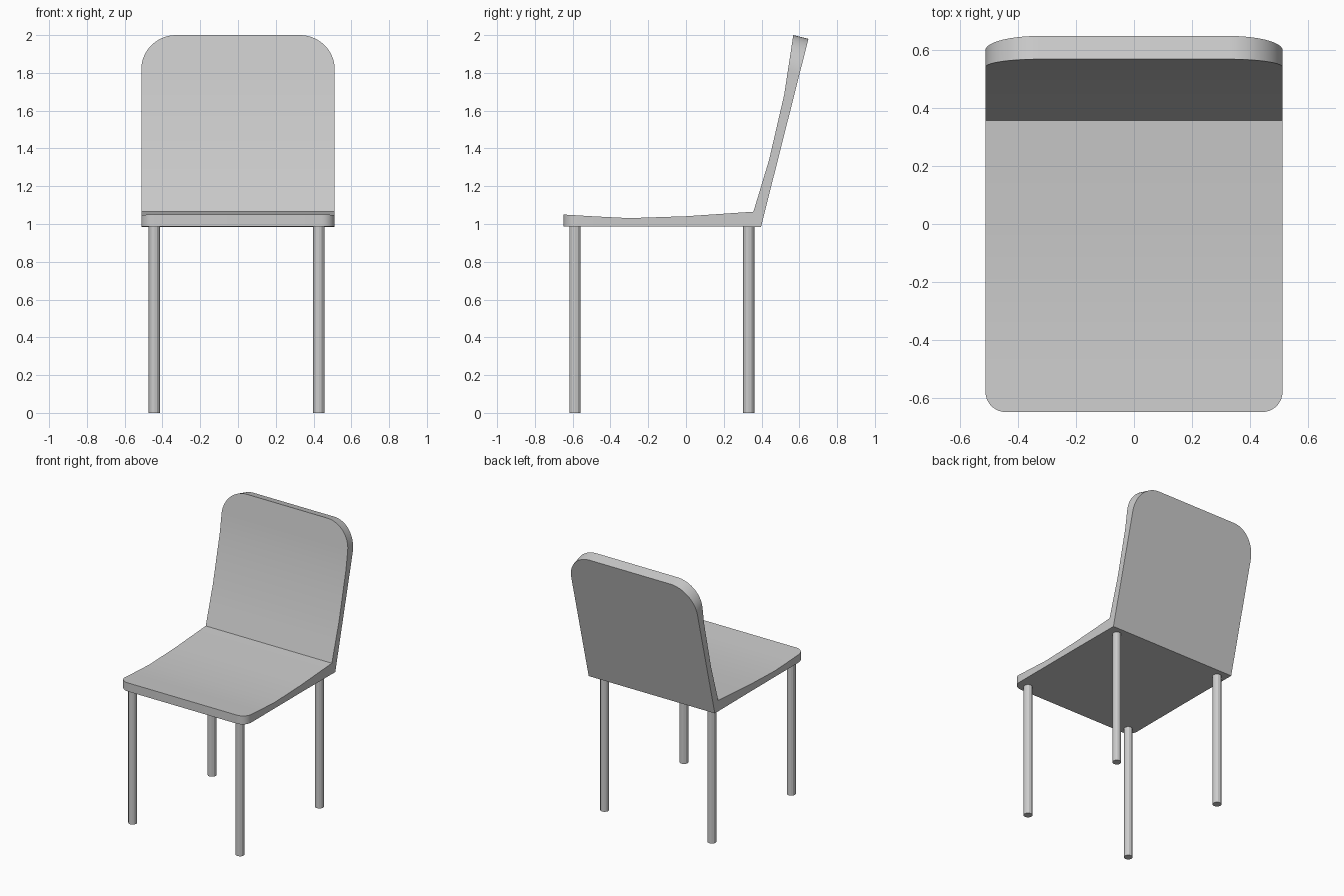
import bpy, bmesh, math

if "Cube" in bpy.data.objects:
    bpy.data.objects.remove(bpy.data.objects["Cube"])

HALF = 0.512   # half width of seat and back


def lerp_profile(pts, k):
    """Interpolate a list of points (t, y, z) at t = k."""
    for a, b in zip(pts, pts[1:]):
        if k <= b[0]:
            f = (k - a[0]) / (b[0] - a[0])
            return (a[1] + (b[1] - a[1]) * f, a[2] + (b[2] - a[2]) * f)
    return pts[-1][1:]


# Each station: half width, upper/inner (y, z), lower/outer (y, z)
stations = []

# Seat: dished top, flat bottom, rounded front corners
seat_top = [(-0.648, -0.648, 1.05), (-0.48, -0.48, 1.04), (-0.30, -0.30, 1.031),
            (0.0, 0.0, 1.041), (0.357, 0.357, 1.065)]
R = 0.07
seat_y = [-0.648 + R * (1 - math.cos(math.radians(a))) for a in range(0, 91, 10)]
for i, y in enumerate(seat_y):
    w = HALF - R + R * math.sin(math.radians(i * 10))
    stations.append((w, lerp_profile(seat_top, y), (y, 0.987)))
for t, y, z in seat_top[1:-1]:
    if y > seat_y[-1]:
        stations.append((HALF, (y, z), (y, 0.987)))

# Back: curved inner face, straight outer face, rounded top corners
inner = [(0.0, 0.357, 1.065), (0.29, 0.44, 1.34), (0.66, 0.52, 1.685), (1.0, 0.568, 2.0)]
outer = [(0.0, 0.397, 0.985), (1.0, 0.648, 1.98)]
RX, RT = 0.185, 0.195
back_t = [(t, HALF) for t in (0.0, 0.15, 0.29, 0.48, 0.66)]
for a in range(0, 91, 6):
    r = math.radians(a)
    back_t.append((1 - RT + RT * math.sin(r), HALF - RX + RX * math.cos(r)))
for t, w in back_t:
    stations.append((w, lerp_profile(inner, t), lerp_profile(outer, t)))

# Seat and back shell lofted through the stations
bm = bmesh.new()
rings = []
for w, u, l in stations:
    rings.append([bm.verts.new(c) for c in
                  ((-w, *u), (w, *u), (w, *l), (-w, *l))])
for a, b in zip(rings, rings[1:]):
    for i in range(4):
        j = (i + 1) % 4
        bm.faces.new((a[i], a[j], b[j], b[i]))
bm.faces.new(rings[0])
bm.faces.new(rings[-1])
bmesh.ops.recalc_face_normals(bm, faces=bm.faces)
mesh = bpy.data.meshes.new("seat_and_back")
bm.to_mesh(mesh)
bm.free()
shell = bpy.data.objects.new("seat_and_back", mesh)
bpy.context.collection.objects.link(shell)
bpy.context.view_layer.objects.active = shell
shell.select_set(True)
bpy.ops.object.shade_smooth_by_angle(angle=math.radians(30))

# Four thin round legs
for row, y in (("front", -0.588), ("back", 0.332)):
    for side, x in (("left", -0.443), ("right", 0.428)):
        bpy.ops.mesh.primitive_cylinder_add(vertices=12, radius=0.03, depth=0.99,
                                            location=(x, y, 0.495))
        bpy.context.object.name = f"{row}_{side}_leg"
